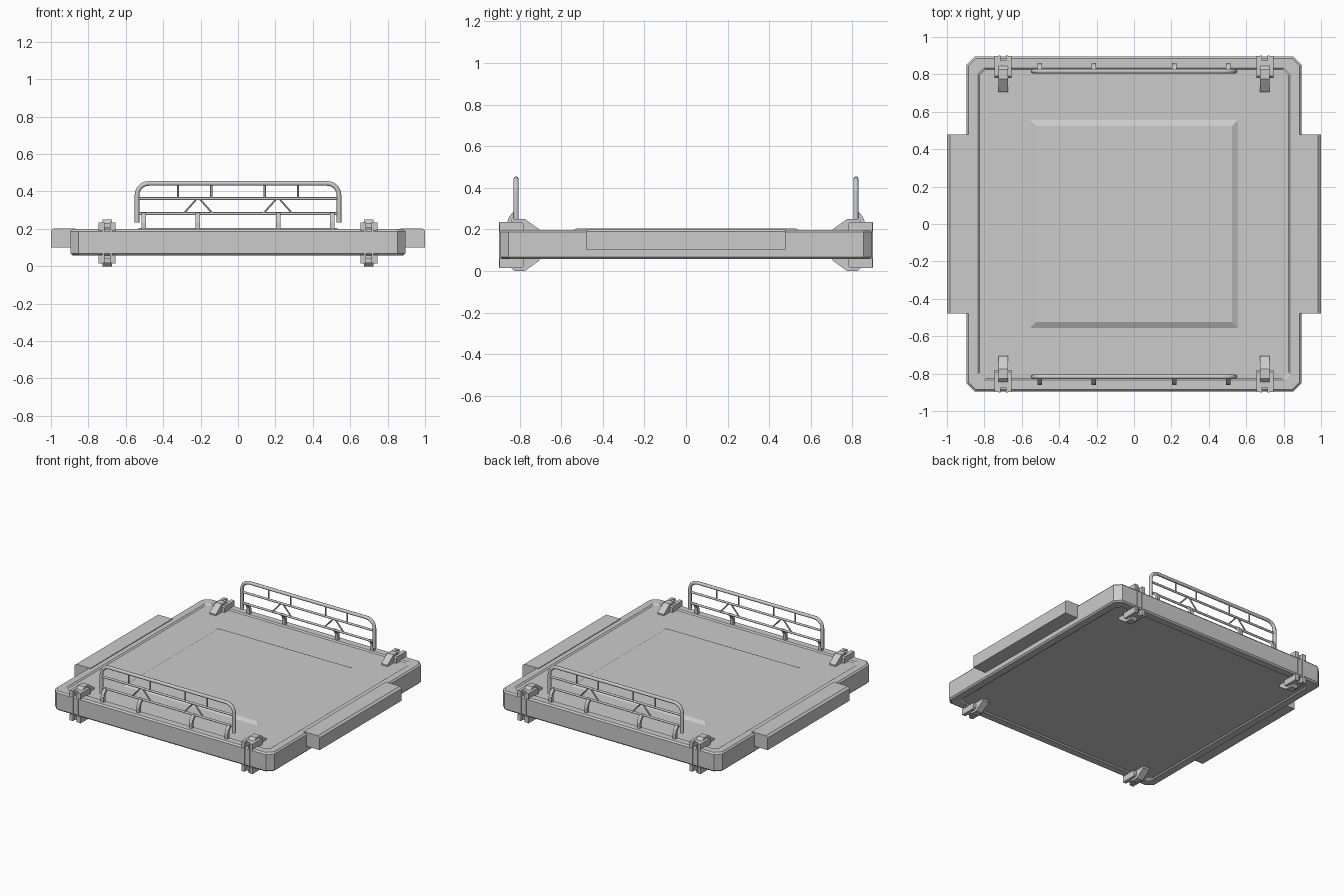
import bpy, bmesh, math

if "Cube" in bpy.data.objects:
    bpy.data.objects.remove(bpy.data.objects["Cube"])


def finish(name, bm):
    bmesh.ops.recalc_face_normals(bm, faces=bm.faces)
    me = bpy.data.meshes.new(name)
    bm.to_mesh(me)
    bm.free()
    ob = bpy.data.objects.new(name, me)
    bpy.context.collection.objects.link(ob)
    return ob


def loft(name, rings):
    """Closed solid through stacked rings of points."""
    bm = bmesh.new()
    vs = [[bm.verts.new(p) for p in r] for r in rings]
    n = len(vs[0])
    for a, b in zip(vs, vs[1:]):
        for i in range(n):
            j = (i + 1) % n
            bm.faces.new((a[i], a[j], b[j], b[i]))
    bm.faces.new(vs[0])
    bm.faces.new(vs[-1])
    return finish(name, bm)


def extrude_x(name, x0, x1, profile):
    return loft(name, [[(x, y, z) for y, z in profile] for x in (x0, x1)])


def box(name, x0, x1, y0, y1, z0, z1):
    return extrude_x(name, x0, x1, [(y0, z0), (y1, z0), (y1, z1), (y0, z1)])


def cut_square(h, c, z):
    k = h - c
    return [(h, -k, z), (h, k, z), (k, h, z), (-k, h, z),
            (-h, k, z), (-h, -k, z), (-k, -h, z), (k, -h, z)]


def tube(name, paths, radius, sides_res=2):
    cu = bpy.data.curves.new(name, 'CURVE')
    cu.dimensions = '3D'
    cu.bevel_depth = radius
    cu.bevel_resolution = sides_res
    cu.use_fill_caps = True
    for pts in paths:
        sp = cu.splines.new('POLY')
        sp.points.add(len(pts) - 1)
        for q, p in zip(sp.points, pts):
            q.co = (*p, 1)
    ob = bpy.data.objects.new(name, cu)
    bpy.context.collection.objects.link(ob)
    bpy.ops.object.select_all(action='DESELECT')
    ob.select_set(True)
    bpy.context.view_layer.objects.active = ob
    bpy.ops.object.convert(target='MESH')
    bpy.ops.object.shade_smooth_by_angle(angle=math.radians(50))


# Slab: shallow recesses inside a raised rim, above and below
loft("slab", [cut_square(h, c, z) for h, c, z in (
    (.825, .03, .066), (.835, .03, .058), (.885, .04, .058), (.895, .042, .068),
    (.895, .042, .187), (.885, .04, .198), (.835, .03, .198), (.825, .03, .19))])

# Raised centre panel
loft("centre_panel", [cut_square(h, .001, z) for h, z in
                      ((.555, .185), (.555, .19), (.525, .205))])

# Side pods with a chamfered outer top edge
for s in (-1, 1):
    prof = [(.87, .10), (1, .10), (1, .19), (.985, .203), (.87, .203)]
    loft("side_pod", [[(s * x, y, z) for x, z in prof] for y in (-.478, .478)])

# Clamps: wedge arm, cheeks, cross pin top and bottom, joined by two straps
for sx in (-1, 1):
    for sy in (-1, 1):
        cx = sx * .7
        for sz in (-1, 1):
            def P(*pts):
                return [(sy * y, .125 + sz * (z - .125)) for y, z in pts]
            extrude_x("clamp_arm", cx - .025, cx + .025,
                      P((.705, .185), (.705, .2), (.775, .25), (.825, .25),
                        (.86, .215), (.86, .185)))
            for c in (-1, 1):
                extrude_x("clamp_cheek", cx + c * .024, cx + c * .045,
                          P((.78, .19), (.78, .225), (.79, .235), (.897, .235), (.897, .19)))
            extrude_x("clamp_pin", cx - .03, cx + .03,
                      P((.845, .205), (.845, .232), (.875, .232), (.875, .205)))
        for c in (-1, 1):
            box("clamp_strap", cx + c * .015, cx + c * .025,
                sy * .87, sy * .9, .018, .234)

# Guard rails
for sy in (-1, 1):
    y = sy * .817
    arc = [(.477 + .063 * math.cos(a), .38 + .063 * math.sin(a))
           for a in [math.pi / 2 * i / 6 for i in range(7)]]
    half = [(.54, .235)] + arc
    hoop = [(x, y, z) for x, z in half] + [(-x, y, z) for x, z in reversed(half)]
    tube("rail_hoop", [hoop], .0125)
    tube("rail_crossbars", [[(-.54, y, .362), (.54, y, .362)],
                            [(-.54, y, .281), (.54, y, .281)]], .008)
    struts = [[(x, y, .362), (x, y, .443)] for x in (-.32, -.143, .143, .32)]
    for cx in (-.213, .213):
        struts.append([(cx - .077, y, .283), (cx - .008, y, .36)])
        struts.append([(cx + .077, y, .283), (cx + .008, y, .36)])
    tube("rail_struts", struts, .0055, 1)
    # Curved brackets standing on the rim
    for x in (-.505, -.215, .215, .505):
        extrude_x("rail_bracket", x - .012, x + .012, [(sy * a, b) for a, b in (
            (.86, .19), (.86, .235), (.85, .262), (.83, .285), (.812, .288),
            (.812, .272), (.825, .265), (.837, .245), (.84, .225), (.84, .19))])
